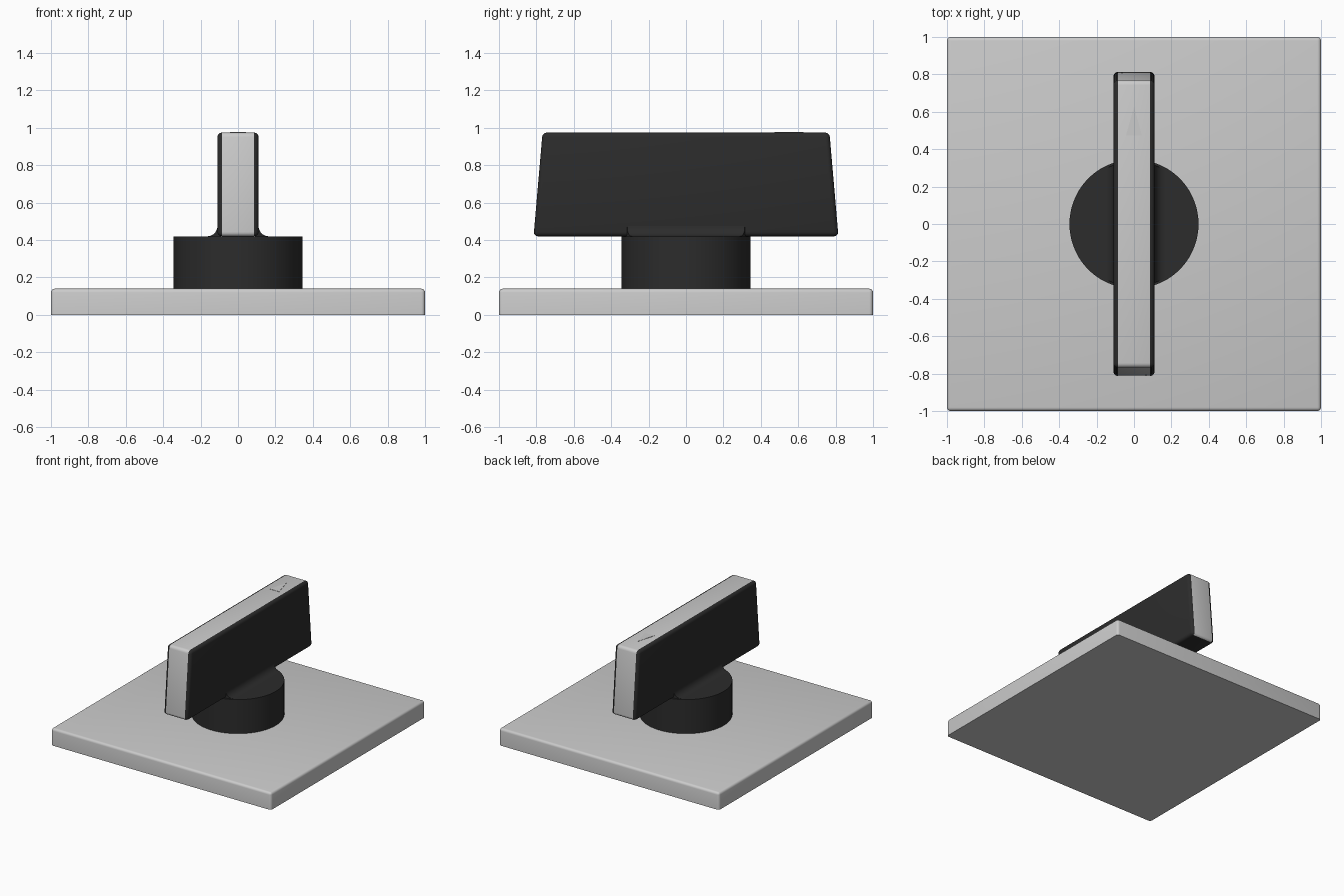
import bpy, bmesh, math

if "Cube" in bpy.data.objects:
    bpy.data.objects.remove(bpy.data.objects["Cube"])

black = bpy.data.materials.new("black_plastic")
black.diffuse_color = (0.025, 0.025, 0.025, 1)
black.use_nodes = True
black.node_tree.nodes["Principled BSDF"].inputs["Base Color"].default_value = black.diffuse_color
grey = bpy.data.materials.new("grey_plastic")
grey.diffuse_color = (0.8, 0.8, 0.8, 1)
grey.use_nodes = True
grey.node_tree.nodes["Principled BSDF"].inputs["Base Color"].default_value = grey.diffuse_color


def finish(bm, name, mats=(), angle=40):
    bmesh.ops.recalc_face_normals(bm, faces=bm.faces[:])
    mesh = bpy.data.meshes.new(name)
    bm.to_mesh(mesh)
    bm.free()
    for m in mats:
        mesh.materials.append(m)
    obj = bpy.data.objects.new(name, mesh)
    bpy.context.collection.objects.link(obj)
    bpy.ops.object.select_all(action='DESELECT')
    obj.select_set(True)
    bpy.context.view_layer.objects.active = obj
    bpy.ops.object.shade_smooth_by_angle(angle=math.radians(angle))
    return obj


def loft(bm, ring_a, ring_b):
    """Closed solid between two matching rings of points."""
    a = [bm.verts.new(p) for p in ring_a]
    b = [bm.verts.new(p) for p in ring_b]
    bm.faces.new(a)
    bm.faces.new(b[::-1])
    for i in range(len(a)):
        j = (i + 1) % len(a)
        bm.faces.new((a[i], b[i], b[j], a[j]))


def round_edges(bm, edges, width, segments=4):
    bmesh.ops.bevel(bm, geom=edges, offset=width, segments=segments,
                    profile=0.5, affect='EDGES', clamp_overlap=True)


# Square mounting plate, flat underneath
PLATE_TOP, BASE_TOP, HANDLE_TOP = 0.14, 0.42, 0.975
bm = bmesh.new()
square = [(-1, -1), (1, -1), (1, 1), (-1, 1)]
loft(bm, [(x, y, 0) for x, y in square], [(x, y, PLATE_TOP) for x, y in square])
round_edges(bm, [e for e in bm.edges if max(v.co.z for v in e.verts) > 0.1], 0.02)
finish(bm, "mounting_plate")

# Round knob base
R, N = 0.345, 72
bm = bmesh.new()
circle = [(R * math.cos(2 * math.pi * i / N), R * math.sin(2 * math.pi * i / N)) for i in range(N)]
loft(bm, [(x, y, PLATE_TOP) for x, y in circle], [(x, y, BASE_TOP) for x, y in circle])
round_edges(bm, [e for e in bm.edges if min(v.co.z for v in e.verts) > 0.3], 0.015, 3)
finish(bm, "knob_base", [black])

# Tapered handle: black sides, grey band over the ends and top
W = 0.11
profile = [(-0.815, BASE_TOP), (0.815, BASE_TOP), (0.767, HANDLE_TOP), (-0.767, HANDLE_TOP)]
bm = bmesh.new()
loft(bm, [(-W, y, z) for y, z in profile], [(W, y, z) for y, z in profile])
round_edges(bm, bm.edges[:], 0.024)
bm.normal_update()
for f in bm.faces:
    c = f.calc_center_median()
    f.material_index = 1 if abs(c.x) < 0.05 and c.z > BASE_TOP + 0.002 else 0
finish(bm, "handle", [black, grey])

# Concave fillets between handle and base, trimmed to the round base
r = 0.055
curve = [(W + r - r * math.cos(t), BASE_TOP + r - r * math.sin(t))
         for t in (math.pi / 2 * i / 8 for i in range(9))]
section = [(W - 0.02, BASE_TOP - 0.02), (W - 0.02, BASE_TOP + r)] + curve + [(W + r, BASE_TOP - 0.02)]
for side, label in ((-1, "left"), (1, "right")):
    bm = bmesh.new()
    ends = [[(side * x, s * math.sqrt((R - 0.012) ** 2 - x * x), z) for x, z in section] for s in (-1, 1)]
    loft(bm, *ends)
    finish(bm, "handle_fillet_" + label, [black])

# Thin pointer triangle on top of the handle
bm = bmesh.new()
tri = [(-0.043, 0.473), (0.043, 0.473), (0, 0.627)]
loft(bm, [(x, y, HANDLE_TOP - 0.01) for x, y in tri], [(x, y, HANDLE_TOP + 0.002) for x, y in tri])
finish(bm, "pointer_mark", [grey])
